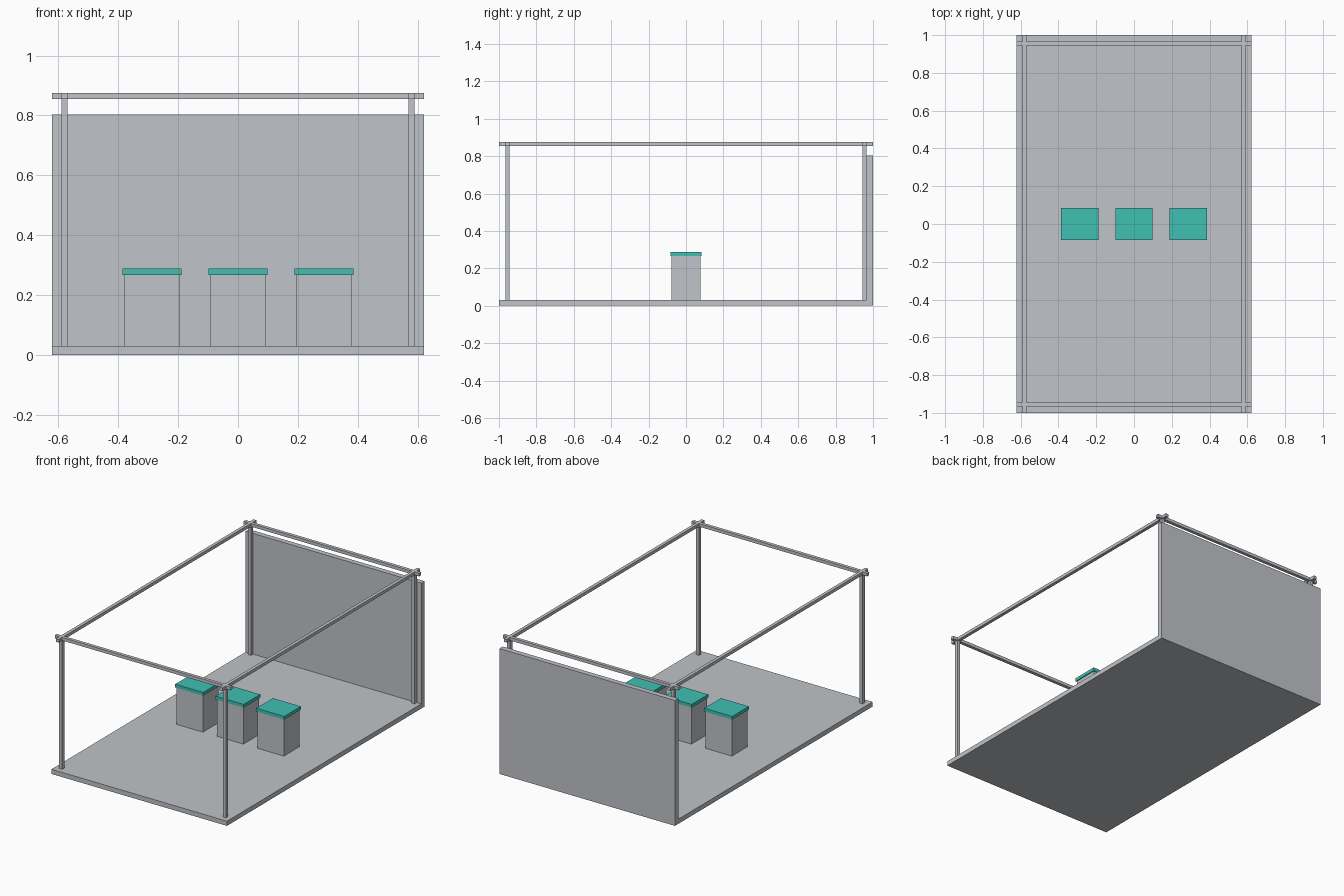
import bpy

cube = bpy.data.objects.get("Cube")
if cube:
    bpy.data.objects.remove(cube, do_unlink=True)


def make_material(name, rgb):
    mat = bpy.data.materials.new(name)
    mat.use_nodes = True
    colour = (*rgb, 1.0)
    mat.diffuse_color = colour
    mat.node_tree.nodes["Principled BSDF"].inputs["Base Color"].default_value = colour
    return mat


grey = make_material("light_grey", (0.53, 0.55, 0.58))
teal = make_material("teal", (0.05, 0.53, 0.45))


def box(name, xs, ys, zs, mat):
    """Box between the given (min, max) limits on each axis."""
    limits = (xs, ys, zs)
    bpy.ops.mesh.primitive_cube_add(size=1, location=[(a + b) / 2 for a, b in limits])
    obj = bpy.context.object
    obj.name = name
    obj.scale = [b - a for a, b in limits]
    bpy.ops.object.transform_apply(location=False, rotation=False, scale=True)
    obj.data.materials.append(mat)
    return obj


def span(centre, width):
    return (centre - width / 2, centre + width / 2)


HALF_X, HALF_Y = 0.622, 1.0
FLOOR_TOP, WALL_FRONT = 0.03, 0.966
BAR = 0.021
BAR_X, BAR_Y = 0.58, 0.955
BEAM_Z = (0.855, 0.875)

# Floor slab and back wall
box("floor", (-HALF_X, HALF_X), (-HALF_Y, WALL_FRONT), (0, FLOOR_TOP), grey)
box("back_wall", (-HALF_X, HALF_X), (WALL_FRONT, HALF_Y), (0, 0.803), grey)

# Corner posts
for side, sx in (("left", 1), ("right", -1)):
    for end, sy in (("front", -1), ("back", 1)):
        box(f"{end}_{side}_post", span(sx * BAR_X, BAR), span(sy * BAR_Y, BAR),
            (FLOOR_TOP, BEAM_Z[0]), grey)

# Top beams, crossing past each other at the corners
for side, sx in (("left", 1), ("right", -1)):
    box(f"{side}_beam", span(sx * BAR_X, BAR), (-HALF_Y, HALF_Y), BEAM_Z, grey)
for end, sy in (("front", -1), ("back", 1)):
    box(f"{end}_beam", (-HALF_X, HALF_X), span(sy * BAR_Y, BAR), BEAM_Z, grey)

# Row of pedestals with coloured tops
for label, x in (("right", -0.287), ("middle", 0), ("left", 0.287)):
    box(f"{label}_pedestal", span(x, 0.186), span(0, 0.157), (FLOOR_TOP, 0.267), grey)
    box(f"{label}_pedestal_top", span(x, 0.198), span(0, 0.168), (0.267, 0.288), teal)
